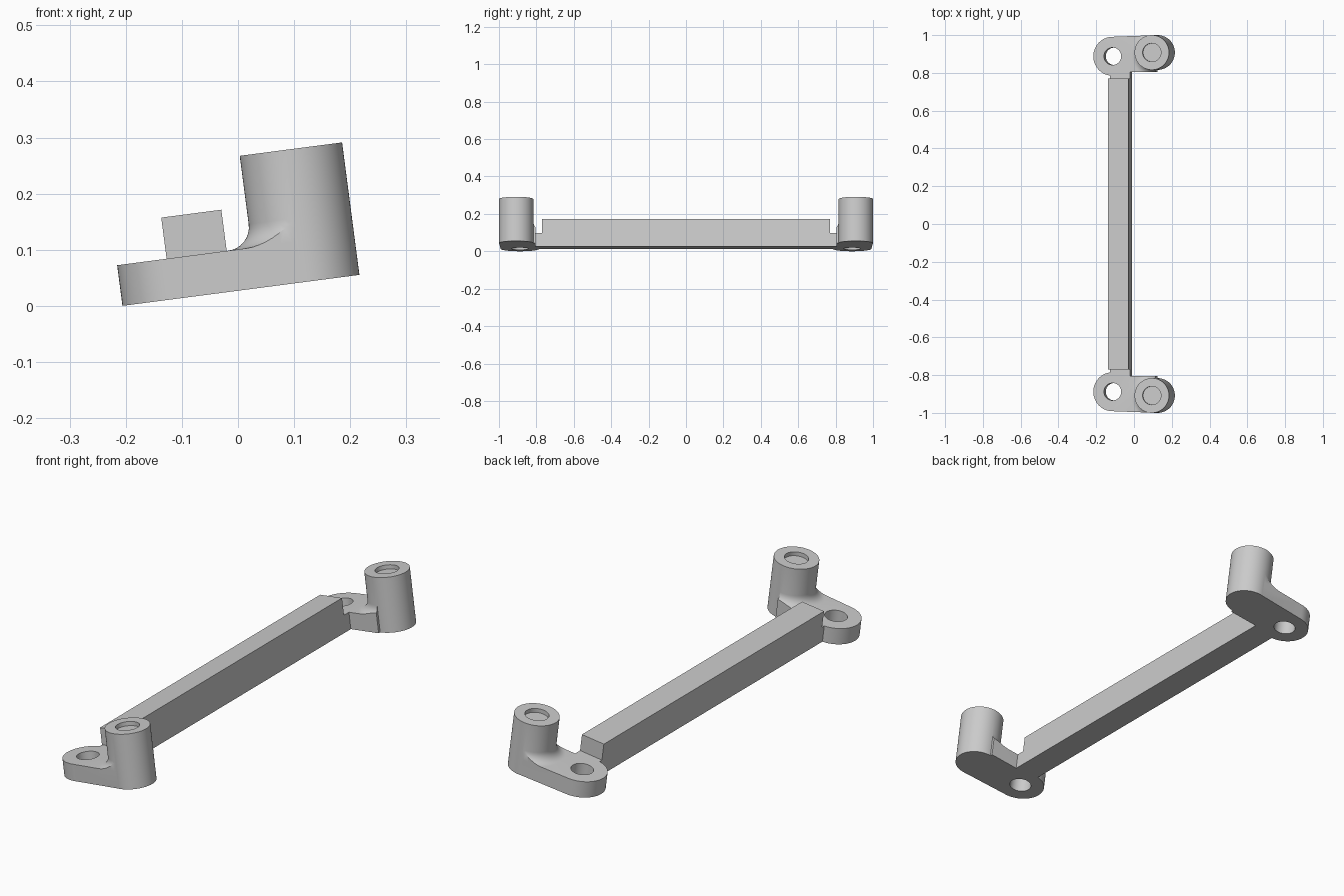
import bpy, bmesh
from math import sin, cos, radians, pi
from mathutils import Matrix

cube = bpy.data.objects.get("Cube")
if cube:
    bpy.data.objects.remove(cube)

grey = bpy.data.materials.new("plain grey")
grey.use_nodes = True
grey.diffuse_color = (0.6, 0.6, 0.6, 1)
grey.node_tree.nodes["Principled BSDF"].inputs["Base Color"].default_value = (0.6, 0.6, 0.6, 1)

# Whole part leans up to one side
TILT = Matrix.Translation((-0.207, 0, 0)) @ Matrix.Rotation(radians(-7.45), 4, 'Y')
PLATE_H, POST_H = 0.073, 0.238
EYE, EYE_R = (0.104, 0.888), 0.103
POST, POST_R = (0.335, 0.908), 0.092


def finish(name, bm):
    bmesh.ops.recalc_face_normals(bm, faces=bm.faces)
    mesh = bpy.data.meshes.new(name)
    bm.to_mesh(mesh)
    bm.free()
    mesh.materials.append(grey)
    obj = bpy.data.objects.new(name, mesh)
    bpy.context.collection.objects.link(obj)
    return obj


def prism(name, points, z0, z1):
    """Extrude a flat outline from z0 to z1."""
    bm = bmesh.new()
    face = bm.faces.new([bm.verts.new((x, y, z0)) for x, y in points])
    new = bmesh.ops.extrude_face_region(bm, geom=[face])["geom"]
    verts = [v for v in new if isinstance(v, bmesh.types.BMVert)]
    bmesh.ops.translate(bm, verts=verts, vec=(0, 0, z1 - z0))
    return finish(name, bm)


def arc(centre, r, a0, a1, n):
    angles = [radians(a0 + (a1 - a0) * i / n) for i in range(n + 1)]
    return [(centre[0] + r * cos(a), centre[1] + r * sin(a)) for a in angles]


def disc(name, centre, r, z0, z1, n=64):
    return prism(name, arc(centre, r, 0, 360, n)[:-1], z0, z1)


def activate(obj):
    bpy.ops.object.select_all(action='DESELECT')
    obj.select_set(True)
    bpy.context.view_layer.objects.active = obj


def combine(obj, other, operation):
    """Apply a boolean and discard the helper."""
    mod = obj.modifiers.new("combine", 'BOOLEAN')
    mod.object, mod.operation, mod.solver = other, operation, 'EXACT'
    activate(obj)
    bpy.ops.object.modifier_apply(modifier=mod.name)
    bpy.data.objects.remove(other)


# Mounting plate outline: round eye, straight inner wall, round post foot
outline = arc(EYE, EYE_R, 92, 306, 40)
outline += [(POST[0], 0.805)]
outline += arc(POST, POST_R - 0.0004, -90, 92, 34)
bracket = prism("end_bracket", outline, 0, PLATE_H)

# Flared fillet around the post, trimmed to the plate outline
FILLET = 0.042
profile = [(POST_R - 0.02, PLATE_H - 0.02), (POST_R + FILLET, PLATE_H - 0.02)]
for i in range(9):
    a = pi / 2 * i / 8
    profile.append((POST_R + FILLET * (1 - sin(a)), PLATE_H + FILLET * (1 - cos(a))))
profile.append((POST_R - 0.02, PLATE_H + FILLET))
bm = bmesh.new()
STEPS = 64
rings = []
for i in range(STEPS):
    a = 2 * pi * i / STEPS
    rings.append([bm.verts.new((POST[0] + r * cos(a), POST[1] + r * sin(a), z)) for r, z in profile])
for i in range(STEPS):
    p, q = rings[i], rings[(i + 1) % STEPS]
    for j in range(len(profile)):
        k = (j + 1) % len(profile)
        bm.faces.new((p[j], q[j], q[k], p[k]))
fillet = finish("post_fillet", bm)
combine(fillet, prism("trim", outline, -0.1, 0.3), 'INTERSECT')

# Join post and fillet, then cut the eye and the shallow post recess
combine(bracket, fillet, 'UNION')
combine(bracket, disc("post", POST, POST_R, 0, POST_H), 'UNION')
combine(bracket, disc("eye_cutter", EYE, 0.046, -0.1, 0.2, 48), 'DIFFERENCE')
combine(bracket, disc("recess_cutter", POST, 0.049, POST_H - 0.018, 0.4, 48), 'DIFFERENCE')

# Mirror the bracket to the other end
mirror = bracket.modifiers.new("mirror", 'MIRROR')
mirror.use_axis = (False, True, False)
mirror.use_clip = False
activate(bracket)
bpy.ops.object.modifier_apply(modifier=mirror.name)
bpy.ops.object.shade_smooth_by_angle(angle=radians(30))

# Connecting bar with a low tongue at both ends
half = [(0.807, 0), (0.807, PLATE_H), (0.77, PLATE_H), (0.77, 0.147)]
side = half + [(-y, z) for y, z in reversed(half)]
bar = prism("connecting_bar", side, 0.09, 0.198)
bar.data.transform(Matrix(((0, 0, 1, 0), (1, 0, 0, 0), (0, 1, 0, 0), (0, 0, 0, 1))))

for obj in (bracket, bar):
    obj.matrix_world = TILT
